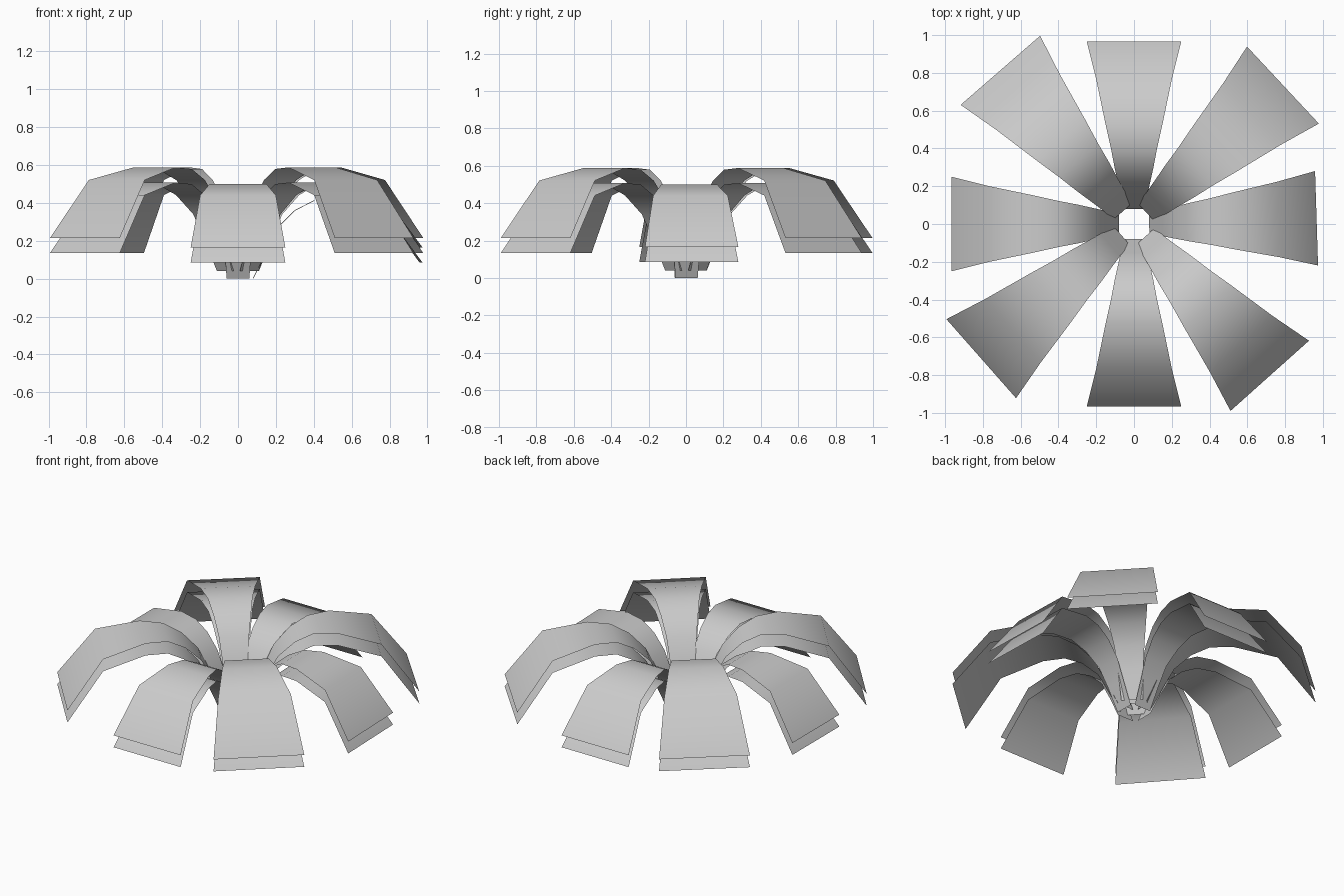
import bpy
import math

if "Cube" in bpy.data.objects:
    bpy.data.objects.remove(bpy.data.objects["Cube"])

# leaf profile from base to tip: radius, height above base, half width
PROFILE = [(0.08, 0.0, 0.06), (0.15, 0.15, 0.07), (0.21, 0.27, 0.083),
           (0.30, 0.36, 0.103), (0.40, 0.412, 0.122), (0.525, 0.42, 0.15),
           (0.765, 0.36, 0.20), (0.967, 0.085, 0.25)]


def leaf(name, angle, scale, base_z):
    """One tapered, arching strip running outward from the centre."""
    a = math.radians(angle)
    c, s = math.cos(a), math.sin(a)
    verts = []
    for r, z, w in PROFILE:
        for side in (-1, 1):
            x, y = r * scale, side * w * scale
            verts.append((x * c - y * s, x * s + y * c, base_z + z * scale))
    faces = [(2 * i, 2 * i + 2, 2 * i + 3, 2 * i + 1)
             for i in range(len(PROFILE) - 1)]
    mesh = bpy.data.meshes.new(name)
    mesh.from_pydata(verts, [], faces)
    for p in mesh.polygons:
        p.use_smooth = True
    ob = bpy.data.objects.new(name, mesh)
    bpy.context.collection.objects.link(ob)


# two stacked layers, each with four low leaves and four larger raised ones
for layer, z in (("lower", 0.0), ("upper", 0.08)):
    for i, angle in enumerate((1.8, 90, 180, 270)):
        leaf(f"{layer}_short_leaf_{i + 1}", angle, 1.0, z)
    for i, angle in enumerate((43, 131, 221.4, 311.8)):
        leaf(f"{layer}_long_leaf_{i + 1}", angle, 1.115, z + 0.04)
